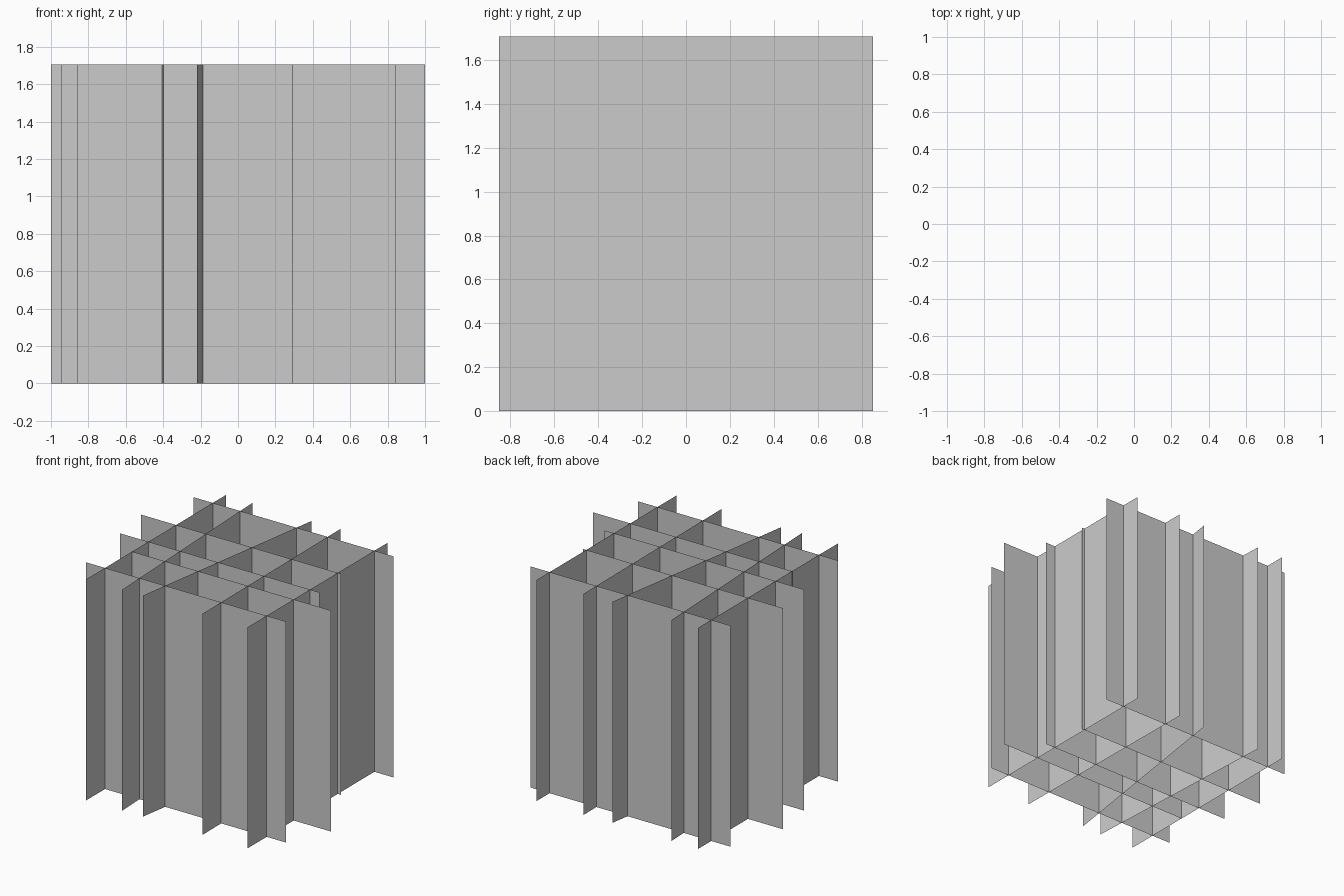
import bpy
import math

if "Cube" in bpy.data.objects:
    bpy.data.objects.remove(bpy.data.objects["Cube"])

SIZE = 1.706  # every panel is the same thin upright square


def panel(name, x, y, angle):
    """Upright zero-thickness square standing on z = 0, turned about z."""
    h = SIZE / 2
    mesh = bpy.data.meshes.new(name)
    mesh.from_pydata([(-h, 0, 0), (h, 0, 0), (h, 0, SIZE), (-h, 0, SIZE)],
                     [], [(0, 1, 2, 3)])
    obj = bpy.data.objects.new(name, mesh)
    obj.location = (x, y, 0)
    obj.rotation_euler.z = angle
    bpy.context.collection.objects.link(obj)
    return obj


# Panels running left to right: (centre x, y)
cross = [(-0.008, -0.622), (0.147, -0.292), (-0.09, -0.093),
         (-0.147, 0.245), (-0.01, 0.692)]
for i, (x, y) in enumerate(cross, 1):
    panel(f"cross_panel_{i}", x, y, 0)

# Panels running front to back: (x at front edge, x at back edge)
depth = [(-0.70, -0.70), (-0.395, -0.473), (-0.22, 0.038),
         (0.294, 0.279), (0.68, 0.68)]
for i, (x0, x1) in enumerate(depth, 1):
    lean = math.asin((x1 - x0) / SIZE)
    panel(f"depth_panel_{i}", (x0 + x1) / 2, 0, math.pi / 2 - lean)
